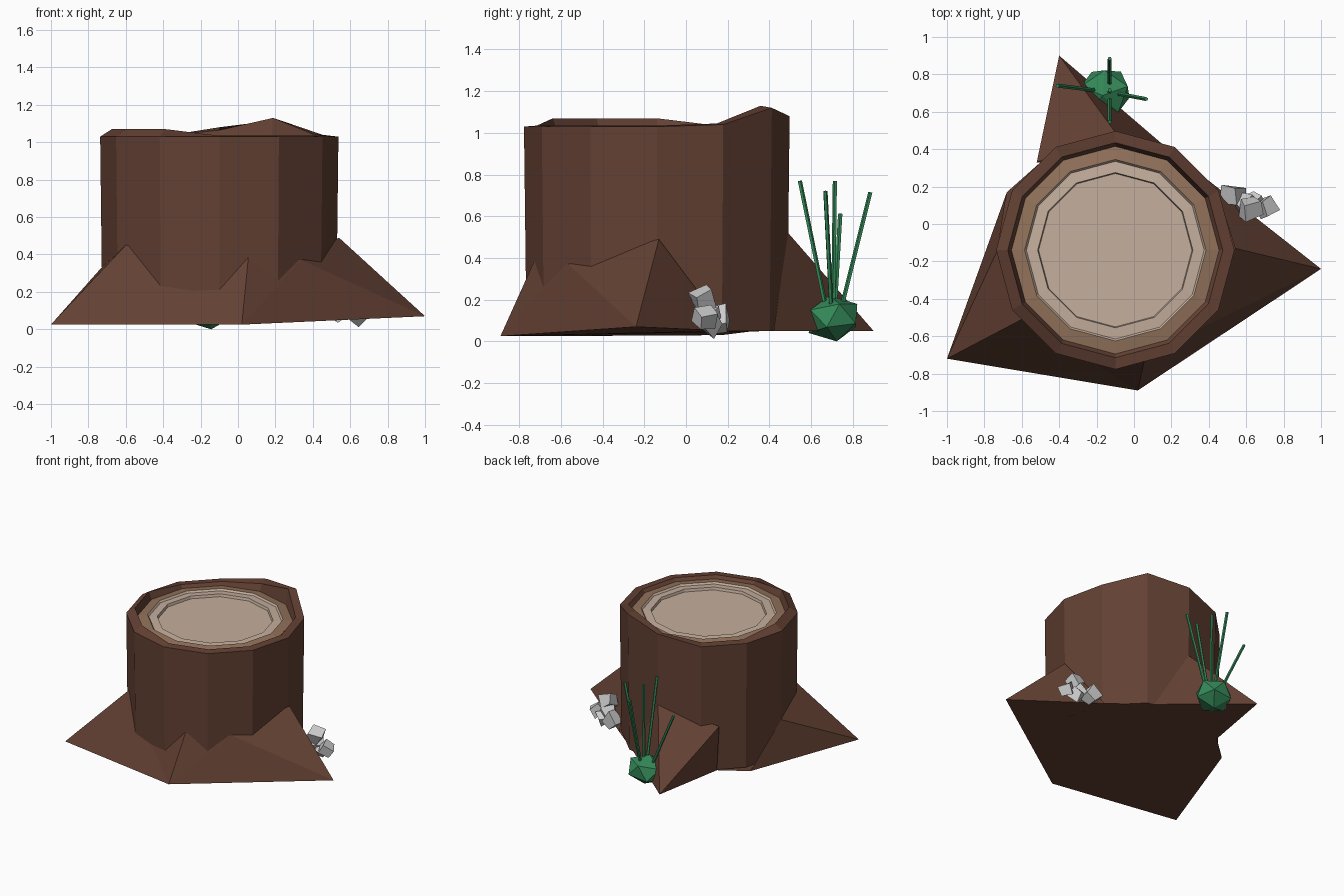
import bpy, bmesh, math, random
from mathutils import Vector, Euler

if "Cube" in bpy.data.objects:
    bpy.data.objects.remove(bpy.data.objects["Cube"])

random.seed(4)
CX, CY = -0.10, -0.14


def mat(name, rgb):
    m = bpy.data.materials.new(name)
    m.diffuse_color = (*rgb, 1)
    m.use_nodes = True
    m.node_tree.nodes["Principled BSDF"].inputs["Base Color"].default_value = m.diffuse_color
    return m


BARK = mat("bark", (0.125, 0.052, 0.033))
RING = mat("ring", (0.29, 0.17, 0.105))
WOOD = mat("wood", (0.56, 0.43, 0.34))
LEAF = mat("leaf", (0.035, 0.25, 0.10))


def build(name, verts, faces, mats, slots=None, fix=True):
    me = bpy.data.meshes.new(name)
    me.from_pydata(verts, [], faces)
    for m in mats:
        me.materials.append(m)
    if slots:
        for p, s in zip(me.polygons, slots):
            p.material_index = s
    if fix:
        bm = bmesh.new()
        bm.from_mesh(me)
        bmesh.ops.recalc_face_normals(bm, faces=bm.faces)
        bm.to_mesh(me)
        bm.free()
    ob = bpy.data.objects.new(name, me)
    bpy.context.collection.objects.link(ob)
    return ob


# Trunk: 12-sided rings from the underside up, over the rim and into the cut face
profile = [(0.625, 0.05), (0.637, 1.03), (0.575, 1.035), (0.555, 1.012),
           (0.485, 1.022), (0.475, 1.008), (0.415, 1.012), (0.41, 0.992)]
outer_lift = {1: 0.01, 2: 0.09, 3: 0.05}
inner_lift = {1: 0.01, 2: 0.095, 3: 0.03, 6: 0.035, 7: 0.035, 8: 0.035}
N = 12
verts, faces, slots = [], [], []
for k, (r, z) in enumerate(profile):
    lift = outer_lift if k == 1 else inner_lift if k == 2 else {}
    for i in range(N):
        a = math.tau * i / N
        verts.append((CX + r * math.cos(a), CY + r * math.sin(a), z + lift.get(i, 0)))
for k in range(len(profile) - 1):
    for i in range(N):
        j = (i + 1) % N
        faces.append((k * N + i, k * N + j, k * N + N + j, k * N + N + i))
        slots.append(0 if k < 3 else 1 if k < 4 else 2)
faces += [tuple(range(N - 1, -1, -1)), tuple(range(len(verts) - N, len(verts)))]
slots += [0, 2]
build("trunk", verts, faces, [BARK, RING, WOOD], slots)

# Roots: ground tips, ridge points on the trunk, and ground points beside it
P = {
    "t0": (-1, -.72, .025), "t1": (.02, -.89, .025), "t2": (1, -.24, .07), "t3": (-.40, .90, .05),
    "q0": (-.60, -.51, .45), "q1": (.055, -.73, .38), "qm": (.34, -.565, .37),
    "q2": (.54, -.13, .49), "q3": (-.10, .49, .52),
    "l0": (-.73, -.14, .33), "g0": (-.68, .17, .03), "g2": (.44, .20, .05),
    "l3": (-.52, .33, .40), "g3": (-.50, .33, .05), "r3": (.16, .42, .05),
}
keys = list(P)
tris = ["t0 t1 q0", "t1 q1 q0", "t1 qm q1", "t1 t2 qm", "t2 q2 qm", "t2 g2 q2",
        "r3 t3 q3", "t3 l3 q3", "t3 g3 l3", "g0 t0 l0", "t0 q0 l0",
        "g2 t2 t1 t0 g0 g3 t3 r3"]
build("roots", list(P.values()), [tuple(keys.index(n) for n in t.split()) for t in tris],
      [BARK], fix=False)

# Bush clump
bpy.ops.mesh.primitive_ico_sphere_add(subdivisions=1, radius=1, location=(-.155, .705, .11),
                                      rotation=(0.12, -0.15, 0.3))
bush = bpy.context.object
bush.name = "bush"
bush.scale = (.15, .14, .112)
bush.data.materials.append(LEAF)


# Grass blades
def blade(name, a, b, r=0.011):
    a, b = Vector(a), Vector(b)
    bpy.ops.mesh.primitive_cylinder_add(vertices=5, radius=r, depth=(b - a).length,
                                        location=(a + b) / 2)
    o = bpy.context.object
    o.name = name
    o.rotation_euler = (b - a).to_track_quat('Z', 'Y').to_euler()
    o.data.materials.append(LEAF)


for n, tip in enumerate([(-.13, .545, .77), (-.13, .885, .715), (-.41, .74, .61),
                         (.065, .668, .72), (-.13, .715, .77)]):
    base = (-.13 + (tip[0] + .13) * .05, .705 + (tip[1] - .705) * .05, .03)
    blade(f"grass_blade_{n}", base, tip)

# Pebbles: jittered cubes
for n, (loc, s, rot) in enumerate([
        ((.62, .085, .205), .042, (.5, .4, .3)), ((.705, .09, .12), .042, (.2, .6, .5)),
        ((.60, .11, .125), .045, (.7, .2, .9)), ((.535, .15, .10), .045, (.3, .8, .2)),
        ((.64, .12, .085), .036, (.9, .4, .6))]):
    bpy.ops.mesh.primitive_cube_add(size=2 * s, location=loc, rotation=rot)
    o = bpy.context.object
    o.name = f"pebble_{n}"
    for v in o.data.vertices:
        v.co += Vector([random.uniform(-.3, .3) * s for _ in range(3)])
